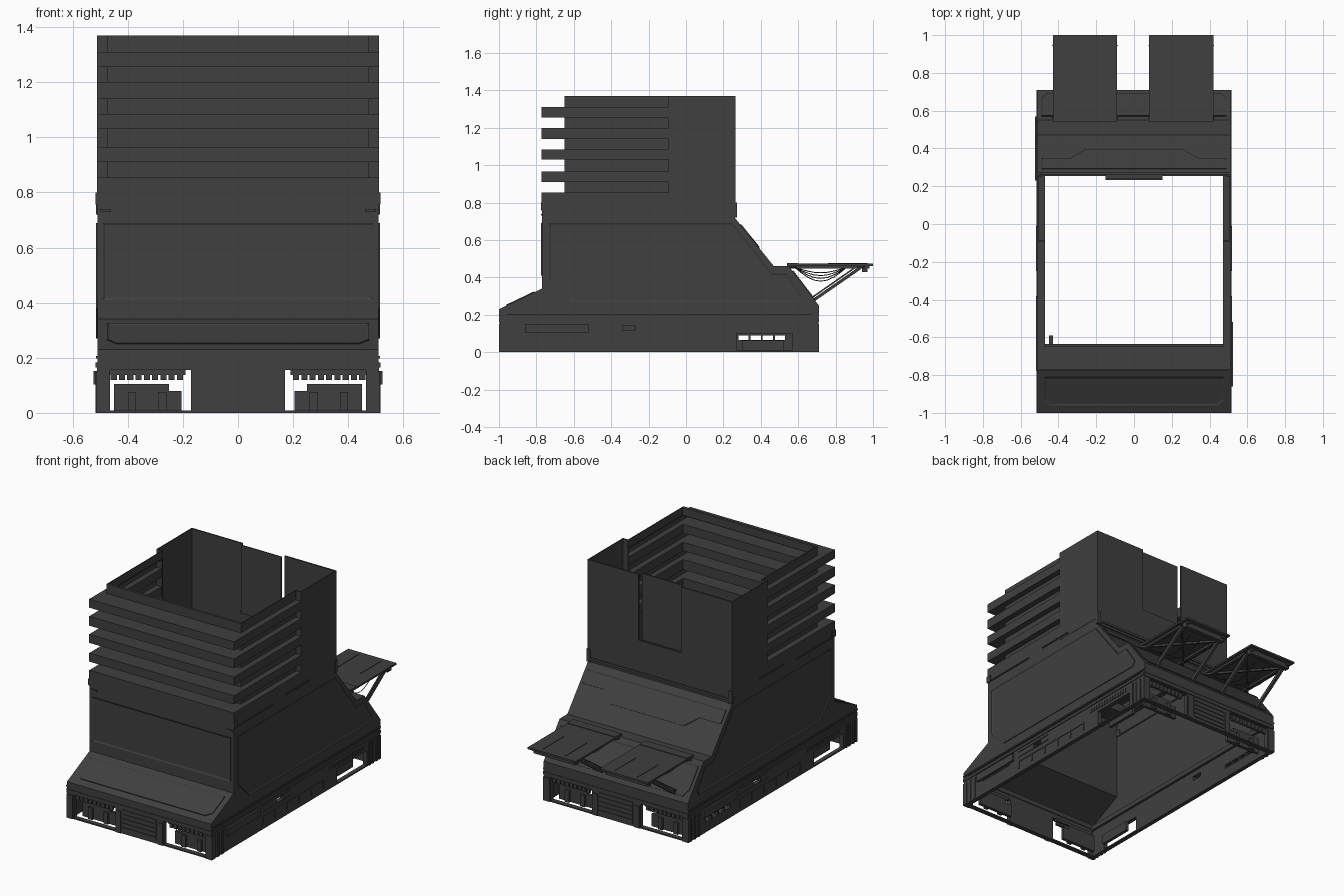
import bpy, bmesh, math
from mathutils import Vector

cube = bpy.data.objects.get("Cube")
if cube:
    bpy.data.objects.remove(cube)

mat = bpy.data.materials.new("charcoal_grey")
mat.use_nodes = True
GREY = (0.05, 0.05, 0.05, 1)
mat.diffuse_color = GREY
mat.node_tree.nodes["Principled BSDF"].inputs["Base Color"].default_value = GREY


def finish(name, bm):
    bmesh.ops.recalc_face_normals(bm, faces=bm.faces)
    me = bpy.data.meshes.new(name)
    bm.to_mesh(me)
    bm.free()
    me.materials.append(mat)
    ob = bpy.data.objects.new(name, me)
    bpy.context.collection.objects.link(ob)
    return ob


def box(bm, x, y, z):
    v = [bm.verts.new((a, b, c)) for a in x for b in y for c in z]
    for f in ((0, 1, 3, 2), (4, 6, 7, 5), (0, 4, 5, 1), (2, 3, 7, 6), (0, 2, 6, 4), (1, 5, 7, 3)):
        bm.faces.new([v[i] for i in f])


def beam(bm, a, b, r):
    a, b = Vector(a), Vector(b)
    d = b - a
    res = bmesh.ops.create_cube(bm, size=1)
    rot = d.to_track_quat('Z', 'Y')
    for v in res["verts"]:
        v.co = (a + b) / 2 + rot @ Vector((v.co.x * r, v.co.y * r, v.co.z * d.length))


def panel(name, pts, normal, rim=0.008, h=0.005):
    """Raised rim around a sunken flat panel."""
    bm = bmesh.new()
    n = Vector(normal).normalized() * h
    base = [bm.verts.new(p) for p in pts]
    top = [bm.verts.new(Vector(p) + n) for p in pts]
    k = len(pts)
    for i in range(k):
        j = (i + 1) % k
        bm.faces.new((base[i], base[j], top[j], top[i]))
    face = bm.faces.new(top)
    bm.normal_update()
    bmesh.ops.inset_region(bm, faces=[face], thickness=rim, use_even_offset=True)
    for v in face.verts:
        v.co -= n * 0.8
    return finish(name, bm)


# Lower body: open shell with sloped front and back
W = 0.51
front = [(-1, 0.2), (-1, 0.23), (-0.77, 0.34), (-0.77, 0.76)]
back = [(0.26, 0.76), (0.26, 0.72), (0.47, 0.46), (0.55, 0.46), (0.71, 0.25), (0.71, 0.2)]
bm = bmesh.new()
sides = {s: [bm.verts.new((s * W, y, z)) for y, z in front + back] for s in (1, -1)}
for ring in sides.values():
    bm.faces.new(ring)
for i in range(len(front + back) - 1):
    if i != len(front) - 1:
        bm.faces.new((sides[1][i], sides[1][i + 1], sides[-1][i + 1], sides[-1][i]))
finish("lower_body", bm)

# Sunken panels on the body
side_outline = [(-0.73, 0.69), (0.25, 0.69), (0.46, 0.42), (0.54, 0.42), (0.62, 0.3),
                (0.6, 0.27), (-0.62, 0.27), (-0.73, 0.38)]
for s, label in ((1, "left"), (-1, "right")):
    panel("side_panel_" + label, [(s * W, y, z) for y, z in side_outline], (s, 0, 0))
panel("front_panel", [(x, -0.77, z) for x, z in
                      ((-0.49, 0.41), (0.49, 0.41), (0.49, 0.69), (-0.49, 0.69))], (0, -1, 0))


def on_slope(a, b, pts):
    """Lift (x, y) points on to the slope between profile points a and b."""
    return [(x, y, a[1] + (y - a[0]) / (b[0] - a[0]) * (b[1] - a[1])) for x, y in pts]


panel("front_slope_panel", on_slope(front[1], front[2],
      [(-0.44, -0.96), (0.44, -0.96), (0.475, -0.93), (0.475, -0.81), (-0.475, -0.81), (-0.475, -0.93)]),
      (0, -0.43, 0.9))
panel("back_slope_panel", on_slope(back[1], back[2],
      [(-0.49, 0.29), (0.49, 0.29), (0.49, 0.345), (0.34, 0.345), (0.26, 0.39),
       (-0.26, 0.39), (-0.34, 0.345), (-0.49, 0.345)]), (0, 0.78, 0.63))
panel("back_skirt_panel", on_slope(back[3], back[4],
      [(-0.49, 0.57), (0.49, 0.57), (0.49, 0.66), (0.46, 0.69), (-0.46, 0.69), (-0.49, 0.66)]),
      (0, 0.8, 0.6))

# Tower front: stacked balcony bands wrapped round three sides
levels = [(0.512, -0.772, 0.755)]
for z0, z1 in ((0.76, 0.855), (0.91, 0.965), (1.03, 1.085), (1.14, 1.2), (1.255, 1.31)):
    if z0 > 0.8:
        levels += [(0.475, -0.65, z0), (0.512, -0.772, z0)]
    levels += [(0.512, -0.772, z1), (0.475, -0.65, z1)]
levels += [(0.475, -0.65, 1.37), (0.47, -0.635, 1.37), (0.47, -0.635, 1.32)]
bm = bmesh.new()
rows = [[bm.verts.new(p) for p in ((x, -0.09, z), (x, y, z), (-x, y, z), (-x, -0.09, z))]
        for x, y, z in levels]
for a, b in zip(rows, rows[1:]):
    for i in range(3):
        bm.faces.new((a[i], a[i + 1], b[i + 1], b[i]))
finish("balcony_bands", bm)

# Tower back: thin walls round a recessed shaft panel
bm = bmesh.new()
for s in (1, -1):
    box(bm, sorted((s * 0.505, s * 0.512)), (-0.09, 0.265), (0.76, 1.37))
    box(bm, sorted((s * 0.472, s * 0.512)), (-0.094, -0.086), (0.85, 1.37))
    box(bm, sorted((s * 0.15, s * 0.512)), (0.255, 0.265), (0.72, 1.37))
box(bm, (-0.15, 0.15), (0.255, 0.265), (0.72, 0.95))
finish("tower_back_walls", bm)
bm = bmesh.new()
box(bm, (-0.142, 0.142), (0.232, 0.24), (0.94, 1.37))
box(bm, (-0.15, 0.15), (0.232, 0.26), (0.935, 0.945))
finish("shaft_panel", bm)

# Trim at the foot of the tower
bm = bmesh.new()
for s in (1, -1):
    box(bm, sorted((s * 0.505, s * 0.518)), (-0.77, -0.38), (0.757, 0.765))
    box(bm, sorted((s * 0.505, s * 0.518)), (-0.25, -0.01), (0.772, 0.78))
    box(bm, sorted((s * 0.505, s * 0.518)), (-0.775, -0.74), (0.76, 0.8))
    box(bm, sorted((s * 0.46, s * 0.5)), (-0.776, -0.77), (0.73, 0.74))
    box(bm, sorted((s * 0.49, s * 0.515)), (0.25, 0.272), (0.72, 0.8))
box(bm, (-0.49, 0.49), (0.26, 0.272), (0.735, 0.75))
finish("tower_trim", bm)

# Ledge between base and body
bm = bmesh.new()
for s in (1, -1):
    box(bm, sorted((s * 0.47, s * 0.505)), (-0.99, 0.7), (0.175, 0.205))
    box(bm, sorted((s * 0.48, s * 0.516)), (-1, 0.71), (0.198, 0.207))
for y in ((-1, -0.96), (0.67, 0.71)):
    box(bm, (-0.51, 0.51), y, (0.185, 0.215))
finish("base_ledge", bm)

# Base: a front and a side wall, repeated by a half turn
MID = -0.145


def turned(s, bm, x, y, z):
    box(bm, sorted(s * a for a in x), sorted(MID + s * (b - MID) for b in y), z)


def wall(put, lo, hi, holes, top=0.185):
    """Fill a wall from lo to hi, leaving (start, end, bottom, top) holes."""
    at = lo
    for a, b, z0, z1 in holes:
        put((at, a), (0, top))
        put((a, b), (0, z0))
        put((a, b), (z1, top))
        at = b
    put((at, hi), (0, top))


for s, label in ((1, "front"), (-1, "back")):
    bm = bmesh.new()
    wall(lambda u, z: turned(s, bm, u, (-0.995, -0.965), z), -0.512, 0.512,
         [(-0.465, -0.17, 0.008, 0.155), (0.17, 0.465, 0.008, 0.155)])
    slits = [(-0.34, -0.27, 0.115, 0.142), (0.27, 0.57, 0.008, 0.1)]
    if s < 0:
        slits = [(-0.82 + i * 0.065, -0.765 + i * 0.065, 0.065, 0.09) for i in range(4)] + slits
    wall(lambda u, z: turned(s, bm, (0.485, 0.512), u, z), -0.995, 0.705, slits)
    finish("base_walls_" + label, bm)

    bm = bmesh.new()
    # Door bay, corner posts and shop fringes
    for m in (1, -1):
        turned(s, bm, (m * 0.13, m * 0.165), (-1, -0.99), (0, 0.14))
        turned(s, bm, (m * 0.47, m * 0.515), (-1, -0.98), (0, 0.15))
        turned(s, bm, (m * 0.19, m * 0.465), (-0.975, -0.955), (0.138, 0.157))
        for i in range(9):
            x = m * (0.2 + i * 0.03)
            turned(s, bm, (x, x + m * 0.022), (-0.98, -0.965), (0.12, 0.155))
        # Shop counters set back inside the openings
        turned(s, bm, (m * 0.205, m * 0.45), (-0.93, -0.91), (0, 0.08))
        turned(s, bm, (m * 0.25, m * 0.45), (-0.93, -0.91), (0.08, 0.105))
        for x in (0.26, 0.37):
            turned(s, bm, (m * x, m * (x + 0.03)), (-0.945, -0.93), (0, 0.075))
    for i in range(5):
        turned(s, bm, (-0.12, 0.12), (-1, -0.99), (0.02 + i * 0.028, 0.042 + i * 0.028))
    turned(s, bm, (-0.512, 0.512), (-1, -0.99), (0.16, 0.183))
    finish("shopfront_" + label, bm)

    bm = bmesh.new()
    # Side sign box, window band, vents and ribs
    turned(s, bm, (0.505, 0.525), (-0.86, -0.52), (0.103, 0.152))
    turned(s, bm, (0.505, 0.516), (-0.82, -0.56), (0.092, 0.098))
    turned(s, bm, (0.505, 0.516), (-0.48, 0.14), (0.075, 0.083))
    turned(s, bm, (0.505, 0.517), (-0.995, 0.705), (0.165, 0.183))
    for z in (0.107, 0.143):
        turned(s, bm, (0.505, 0.516), (-0.48, -0.2), (z, z + 0.006))
    for i in range(6):
        y = -0.48 + i * 0.122
        turned(s, bm, (0.505, 0.516), (y, y + 0.01), (0.03, 0.08))
    for i in range(14):
        y = 0.2 + i * 0.025
        turned(s, bm, (0.505, 0.516), (y, y + 0.012), (0.118, 0.145))
    for y in (-0.98, -0.94, -0.9, 0.59, 0.62, 0.66, 0.69):
        turned(s, bm, (0.505, 0.517), (y, y + 0.014), (0, 0.15))
    turned(s, bm, (0.43, 0.45), (0.3, 0.52), (0, 0.062))
    finish("side_details_" + label, bm)

# Rear awnings with struts, cross braces and hanging cables
for cx, label in ((-0.26, "right"), (0.25, "left")):
    bm = bmesh.new()
    x0, x1 = cx - 0.17, cx + 0.17
    box(bm, (x0, x1), (0.54, 1.0), (0.462, 0.474))
    box(bm, (x0, x1), (0.54, 0.6), (0.472, 0.478))
    box(bm, (x0 + 0.02, x1 - 0.02), (0.94, 0.97), (0.43, 0.465))
    for x in (cx - 0.08, cx + 0.08):
        box(bm, (x, x + 0.006), (0.76, 0.97), (0.473, 0.477))
    for x in (x0 + 0.03, x1 - 0.03):
        beam(bm, (x, 0.93, 0.45), (x, 0.67, 0.27), 0.016)
        beam(bm, (x, 0.9, 0.45), (x, 0.67, 0.29), 0.008)
        box(bm, (x - 0.01, x + 0.01), (0.54, 0.98), (0.448, 0.464))
    beam(bm, (x0, 0.56, 0.455), (x1, 0.95, 0.455), 0.012)
    beam(bm, (x1, 0.56, 0.455), (x0, 0.95, 0.455), 0.012)
    finish("awning_" + label, bm)

    cu = bpy.data.curves.new("awning_cables_" + label, 'CURVE')
    cu.dimensions = '3D'
    cu.bevel_depth = 0.0025
    cu.bevel_resolution = 0
    for i in range(4):
        sp = cu.splines.new('POLY')
        sp.points.add(8)
        for k, p in enumerate(sp.points):
            t = k / 8
            sag = (0.03 + 0.015 * i) * math.sin(math.pi * t)
            p.co = (x0 + 0.04 + 0.08 * i, 0.58 + 0.28 * t, 0.455 - sag, 1)
    cu.materials.append(mat)
    bpy.context.collection.objects.link(bpy.data.objects.new(cu.name, cu))
